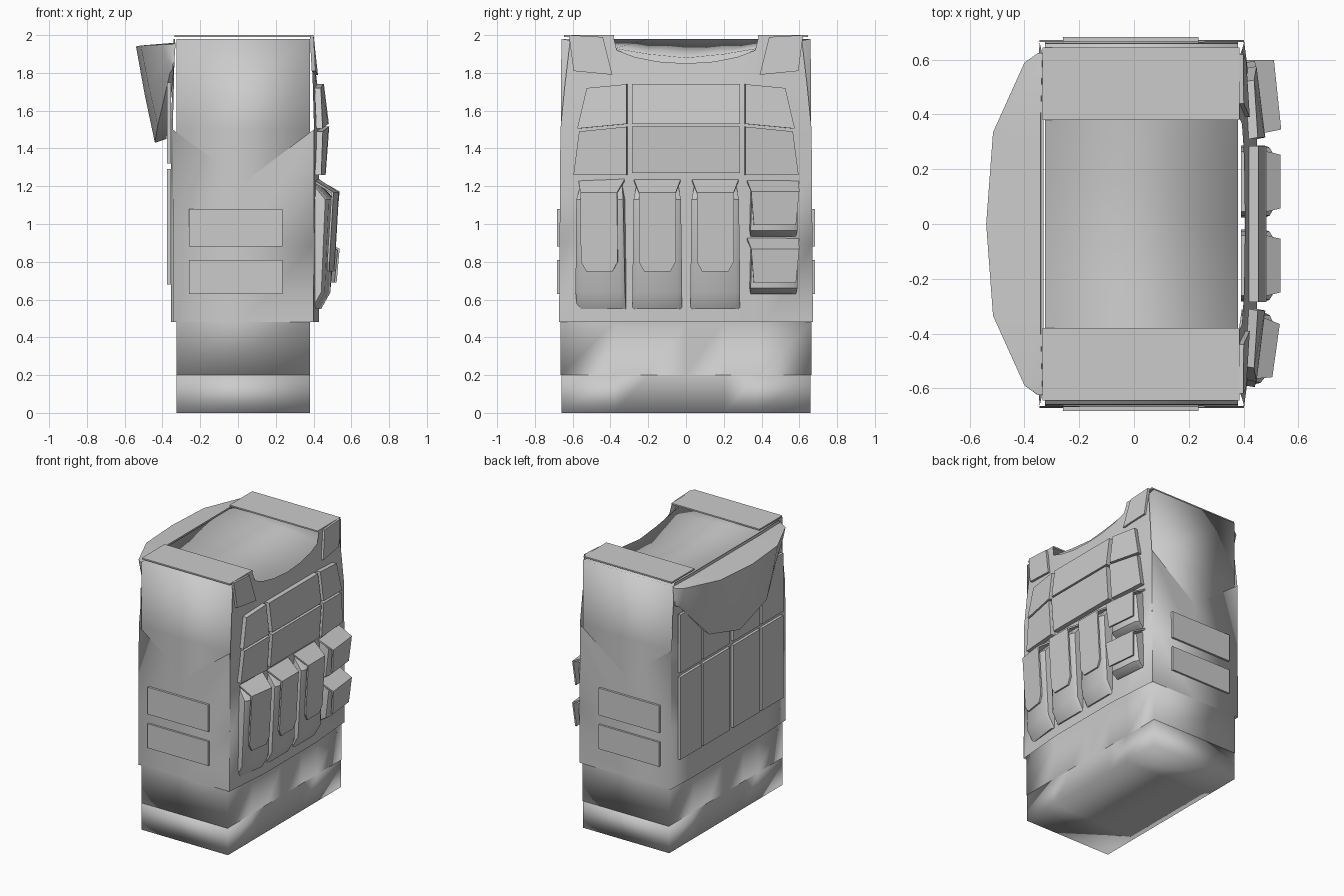
import bpy, bmesh, math
from mathutils import Matrix, Vector

if "Cube" in bpy.data.objects:
    bpy.data.objects.remove(bpy.data.objects["Cube"])


def make(name, build, smooth=True, angle=None, thick=0, matrix=None):
    bm = bmesh.new()
    build(bm)
    bmesh.ops.remove_doubles(bm, verts=bm.verts, dist=0.0005)
    bmesh.ops.recalc_face_normals(bm, faces=bm.faces)
    for f in bm.faces:
        f.smooth = smooth
    me = bpy.data.meshes.new(name)
    bm.to_mesh(me)
    bm.free()
    ob = bpy.data.objects.new(name, me)
    bpy.context.collection.objects.link(ob)
    if matrix:
        me.transform(matrix)
    if thick:
        mod = ob.modifiers.new("thickness", 'SOLIDIFY')
        mod.thickness = thick
        mod.offset = 0
    if angle:
        bpy.context.view_layer.objects.active = ob
        ob.select_set(True)
        bpy.ops.object.shade_smooth_by_angle(angle=math.radians(angle))
        ob.select_set(False)
    return ob


def grid(bm, rows, wrap=False):
    vs = [[bm.verts.new(p) for p in r] for r in rows]
    n = len(rows[0])
    for a, b in zip(vs, vs[1:]):
        for i in range(n if wrap else n - 1):
            j = (i + 1) % n
            bm.faces.new((a[i], a[j], b[j], b[i]))
    return vs


def loft(bm, rings):
    vs = grid(bm, rings, True)
    bm.faces.new(vs[0])
    bm.faces.new(vs[-1])


def interp(table, t):
    for (a, va), (b, vb) in zip(table, table[1:]):
        if t <= b:
            return va + (vb - va) * max(0, (t - a) / (b - a))
    return table[-1][1]


# Vest front surface: flat in the middle, falling back to the sides
CHEST = [(.48, .43), (1.27, .43), (1.5, .45), (1.74, .42), (2, .385)]
EDGE = [(.48, .40), (1.5, .402), (2, .385)]
HALF = [(.48, .672), (1.5, .665), (1.75, .64), (2, .61)]


def front_x(y, z):
    e, c = interp(EDGE, z), interp(CHEST, z)
    return interp([(0, c), (.3, c), (.67, e)], abs(y))


def back_x(y, z):
    return interp([(0, -.355), (.5, -.355), (.67, -.345)], abs(y)) + max(0, z - 1.5) * .03


# Torso: closed block with a dipped neck opening at the front
def torso(bm):
    ys = [-1, -.57, -.3, 0, .3, .57, 1]
    rings = []
    for z, w in ((0, .66), (.2, .66), (.2, .665), (.48, .665), (1.5, .662), (1.98, .66)):
        dip = [0, .05, .08, .1, .08, .05, 0] if z > 1.9 else [0] * 7
        rings.append([(.38, y * w, z - d) for y, d in zip(ys, dip)]
                     + [(-.325, y * w, z) for y in reversed(ys)])
    vs = grid(bm, rings, True)
    for ring in (vs[0], vs[-1]):
        for i in range(6):
            bm.faces.new((ring[i], ring[i + 1], ring[12 - i], ring[13 - i]))


make("torso", torso)


# Vest shell: front and back panels plus V cut sides
def vest(bm):
    half = [(1, 2), (.63, 1.99), (.6, 1.92), (.45, 1.885), (.25, 1.86), (0, 1.85)]
    cols = [(-u, t) for u, t in half] + half[-2::-1]
    levels = (.48, .9, 1.27, 1.5, 1.74)
    for surf, is_front in ((front_x, True), (back_x, False)):
        rows = []
        for z in levels + (2,):
            row = []
            for u, top in cols:
                zz = z if z < 2 else (top if is_front else 1.98)
                y = u * interp(HALF, z)
                row.append((surf(y, zz), y, zz))
            rows.append(row)
        grid(bm, rows)
    for s in (-1, 1):
        def p(x, z):
            return (x, s * interp(HALF, z), z)
        grid(bm, [[p(-.345, z0), p(.03, z0), p(.401, z0)] for z0 in (.48, .9)]
             + [[p(-.345, 1.5), p(.03, 1.22), p(.402, 1.5)]])


make("vest", vest)


# Flat slab between two outlines
def slab(name, base, offset):
    off = Vector(offset)
    make(name, lambda bm: loft(bm, [base, [Vector(p) + off for p in base]]), False)


for s, side in ((-1, "left"), (1, "right")):
    # Shoulder straps and their front tabs
    slab("shoulder_strap_" + side, [(-.335, s * .38, 1.99), (.385, s * .38, 1.99),
                                    (.385, s * .645, 1.99), (-.335, s * .645, 1.99)], (0, 0, .01))
    tab = [(.44, 1.99), (.62, 2.0), (.595, 1.81), (.39, 1.79)]
    slab("strap_tab_" + side, [(front_x(y, z) - .005, s * y, z) for y, z in tab], (.02, 0, 0))
    # Side patches
    for z0, z1 in ((.63, .81), (.88, 1.08)):
        slab("side_patch_" + side, [(-.26, s * .66, z0), (.235, s * .66, z0),
                                    (.235, s * .66, z1), (-.26, s * .66, z1)], (0, s * .024, 0))
    # Outer chest panels
    for quad in ([(.31, 1.53), (.57, 1.505), (.52, 1.72), (.31, 1.74)],
                 [(.31, 1.26), (.59, 1.26), (.56, 1.49), (.31, 1.515)]):
        slab("chest_panel_" + side, [(front_x(y, z), s * y, z) for y, z in quad], (.033, s * .006, 0))
    # Back panels in two rows
    for y0, y1 in ((.02, .33), (.35, .60)):
        for z0, z1 in ((.68, 1.29), (1.32, 1.75)):
            slab("back_panel_" + side, [(-.355, s * y0, z0), (-.355, s * y1, z0),
                                        (-.355, s * y1, z1), (-.355, s * y0, z1)], (-.02, 0, 0))

# Centre chest panels
for z0, z1 in ((1.53, 1.74), (1.27, 1.515)):
    slab("chest_panel_centre", [(front_x(y, z), y, z) for y, z in
                                ((-.285, z0), (.285, z0), (.285, z1), (-.285, z1))], (.035, 0, 0))


# Hood folded down behind the neck: half sections mirrored across y
def hood(bm):
    half = [(.625, -.35, 1.95, -.345, 1.82), (.59, -.40, 1.95, -.36, 1.80),
            (.335, -.515, 1.945, -.425, 1.52), (0, -.54, 1.94, -.44, 1.43)]
    secs = half + [(-y, *r) for y, *r in half[-2::-1]]
    loft(bm, [[(-.33, y, 1.96), (xt, y, zt), ((xt + xb) / 2 - .004, y, (zt + zb) / 2),
               (xb, y, zb), (min(xb + .06, -.34), y, zb + .02), (-.338, y, 1.85)]
              for y, xt, zt, xb, zb in secs])


make("hood", hood, angle=50)


# Pouches: lofted bag with a flap, given as (x, z, half width) rows
def pouch(name, y, angle, dx, bag, flap):
    m = Matrix.Translation((.41 + dx, y, 0)) @ Matrix.Rotation(math.radians(angle), 4, 'Z')
    make(name, lambda bm: loft(bm, [[(-.02, -w, z), (x - .015, -w, z), (x, -w + .025, z),
                                     (x, w - .025, z), (x - .015, w, z), (-.02, w, z)]
                                    for x, z, w in bag]), angle=35, matrix=m)
    make(name + "_flap", lambda bm: grid(bm, [[(x, -w, z), (x, w, z)] for x, z, w in flap]),
         False, thick=.012, matrix=m)


tall_bag = [(.03, .55, .13), (.08, .64, .132), (.10, 1.13, .125), (.03, 1.21, .11)]
tall_flap = [(.01, 1.235, .125), (.12, 1.165, .098), (.098, .8, .098), (.094, .75, .07)]
for y, angle, dx in ((-.445, -8, -.015), (-.152, 0, 0), (.155, 0, 0)):
    pouch("tall_pouch", y, angle, dx, tall_bag, tall_flap)

small_bag = [(.03, .0, .12), (.075, .03, .125), (.095, .23, .12), (.03, .275, .115)]
small_flap = [(.01, .29, .138), (.115, .235, .128), (.10, .06, .112)]
for z0 in (.63, .935):
    pouch("small_pouch", .46, 6, -.005, [(x, z + z0, w) for x, z, w in small_bag],
          [(x, z + z0, w) for x, z, w in small_flap])
